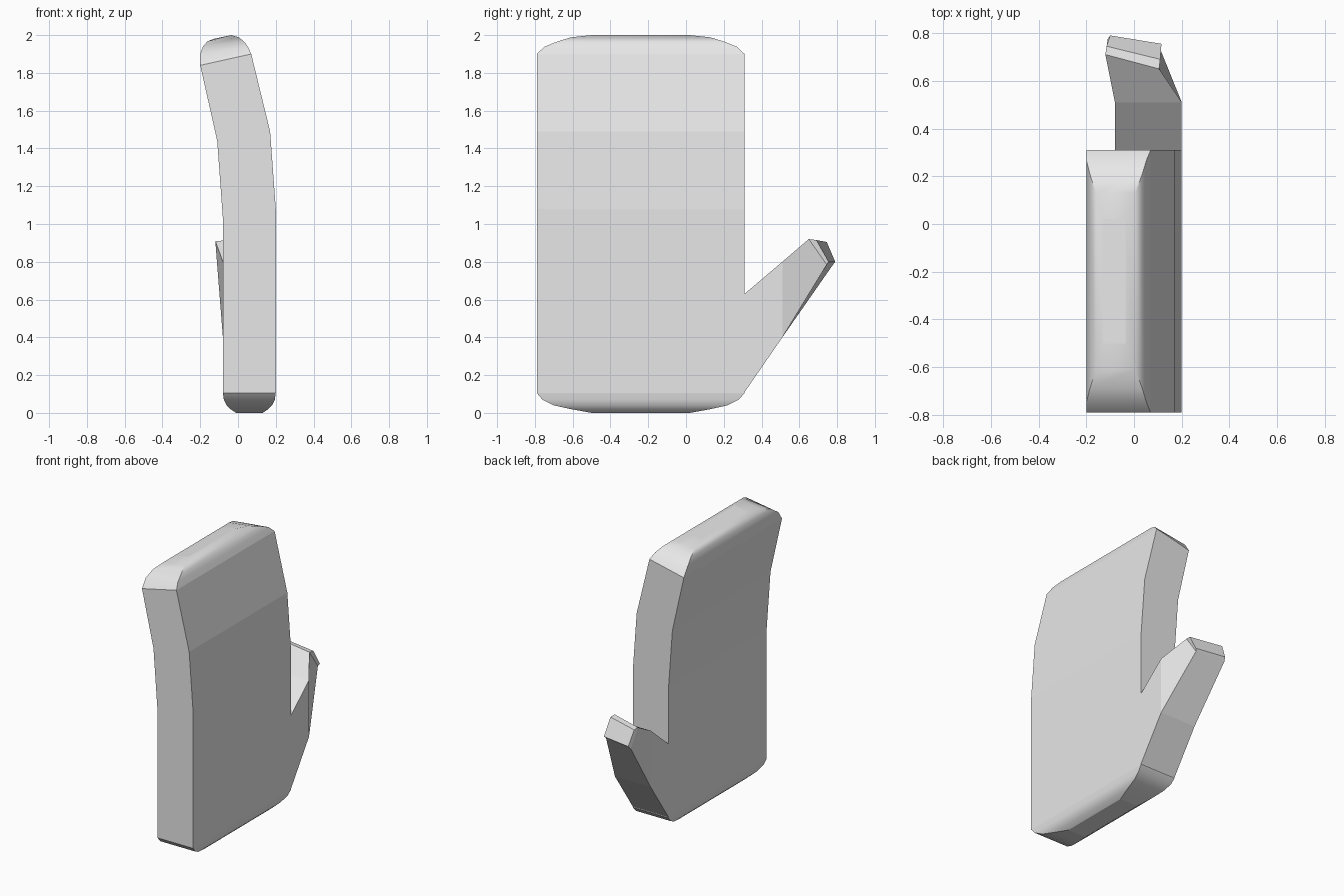
import bpy
import bmesh

default_cube = bpy.data.objects.get("Cube")
if default_cube:
    bpy.data.objects.remove(default_cube, do_unlink=True)

grey = bpy.data.materials.new("light grey")
grey.use_nodes = True
GREY = (0.8, 0.8, 0.8, 1.0)
grey.diffuse_color = GREY
grey.node_tree.nodes["Principled BSDF"].inputs["Base Color"].default_value = GREY


def loft(name, rings, smooth_rings=()):
    """Skin four-cornered rings in order and close both ends."""
    bm = bmesh.new()
    loops = [[bm.verts.new(p) for p in ring] for ring in rings]
    for i, (a, b) in enumerate(zip(loops, loops[1:])):
        for k in range(4):
            n = (k + 1) % 4
            face = bm.faces.new((a[k], a[n], b[n], b[k]))
            face.smooth = i in smooth_rings
    bm.faces.new(loops[0][::-1])
    bm.faces.new(loops[-1])
    bmesh.ops.recalc_face_normals(bm, faces=bm.faces)
    for e in bm.edges:
        e.smooth = e.calc_face_angle(0) < 0.6
    mesh = bpy.data.meshes.new(name)
    bm.to_mesh(mesh)
    bm.free()
    mesh.materials.append(grey)
    obj = bpy.data.objects.new(name, mesh)
    bpy.context.collection.objects.link(obj)
    return obj


# Palm and joined fingers: inner x, inner z, outer x, outer z, half width
MID_Y = -0.24
sections = [
    (-0.01, 0, 0.13, 0, 0.26),
    (-0.04, 0.02, 0.16, 0.02, 0.37),
    (-0.06, 0.04, 0.18, 0.04, 0.46),
    (-0.075, 0.07, 0.195, 0.07, 0.52),
    (-0.08, 0.105, 0.2, 0.105, 0.55),
    (-0.08, 1.03, 0.2, 1.08, 0.55),
    (-0.11, 1.44, 0.17, 1.49, 0.55),
    (-0.2, 1.84, 0.07, 1.9, 0.55),
    (-0.2, 1.9, 0.053, 1.938, 0.51),
    (-0.185, 1.942, 0.035, 1.963, 0.45),
    (-0.16, 1.968, 0.005, 1.988, 0.37),
    (-0.13, 1.98, -0.035, 2.0, 0.26),
]
hand_rings = [
    [(xi, MID_Y - h, zi), (xo, MID_Y - h, zo),
     (xo, MID_Y + h, zo), (xi, MID_Y + h, zi)]
    for xi, zi, xo, zo, h in sections
]
loft("mitten_hand", hand_rings, smooth_rings=(0, 1, 2, 3, 7, 8, 9, 10))


# Thumb: root, knuckle, then a bent tip with a bevelled end
def upright(y, low, high):
    return [(-0.08, y, low), (0.2, y, low), (0.2, y, high), (-0.08, y, high)]


thumb_rings = [
    upright(0.31, 0.11, 0.63),
    upright(0.51, 0.4, 0.8),
    [(-0.11, 0.775, 0.78), (0.105, 0.745, 0.785),
     (0.105, 0.65, 0.92), (-0.12, 0.71, 0.91)],
    [(-0.1, 0.79, 0.8), (0.115, 0.755, 0.8),
     (0.11, 0.69, 0.915), (-0.115, 0.745, 0.905)],
]
loft("thumb", thumb_rings)
